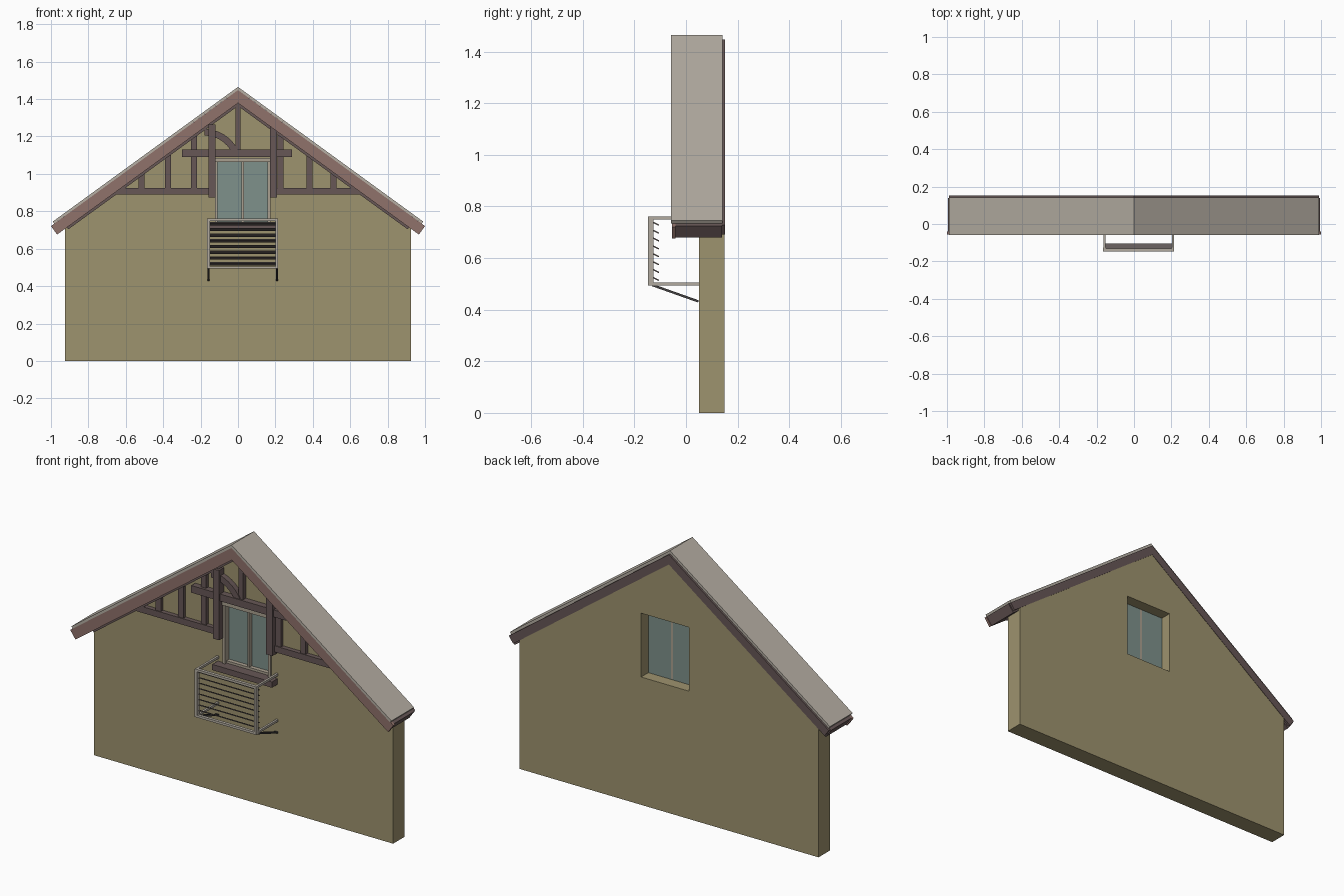
import bpy, bmesh, math
from mathutils import Vector

cube = bpy.data.objects.get("Cube")
if cube:
    bpy.data.objects.remove(cube, do_unlink=True)


def material(name, r, g, b):
    """Flat colour given as 0-255 display values."""
    lin = [((c / 255 + 0.055) / 1.055) ** 2.4 for c in (r, g, b)] + [1.0]
    m = bpy.data.materials.new(name)
    m.use_nodes = True
    m.diffuse_color = lin
    m.node_tree.nodes["Principled BSDF"].inputs["Base Color"].default_value = lin
    return m


PLASTER = material("ochre plaster", 158, 147, 110)
ROOF = material("grey roof", 182, 175, 164)
BARGE = material("red brown wood", 144, 114, 107)
TIMBER = material("dark timber", 103, 87, 86)
GLASS = material("green glass", 126, 145, 139)
FRAME = material("beige frame", 170, 160, 144)
RAIL = material("pale railing", 178, 171, 160)
SLAT = material("dark slat", 98, 90, 88)
IRON = material("dark iron", 66, 64, 64)

SLOPE = 0.727
PITCH = math.atan(SLOPE)
MID = 0.025        # centre line of window and balcony


def prism(name, pts, y0, y1, mat):
    """Extrude an outline in the x-z plane from y0 to y1."""
    bm = bmesh.new()
    face = bm.faces.new([bm.verts.new((x, y0, z)) for x, z in pts])
    out = bmesh.ops.extrude_face_region(bm, geom=[face])
    moved = [v for v in out["geom"] if isinstance(v, bmesh.types.BMVert)]
    bmesh.ops.translate(bm, verts=moved, vec=(0, y1 - y0, 0))
    bmesh.ops.recalc_face_normals(bm, faces=bm.faces)
    me = bpy.data.meshes.new(name)
    bm.to_mesh(me)
    bm.free()
    me.materials.append(mat)
    ob = bpy.data.objects.new(name, me)
    bpy.context.collection.objects.link(ob)
    return ob


def box(name, x0, x1, y0, y1, z0, z1, mat):
    return prism(name, [(x0, z0), (x1, z0), (x1, z1), (x0, z1)], y0, y1, mat)


def bar(name, x, width, start, end, thick, mat):
    """Flat bar running between two (y, z) points."""
    a, b = Vector((x, *start)), Vector((x, *end))
    half = (b - a).length / 2
    ob = box(name, -width / 2, width / 2, -half, half, -thick / 2, thick / 2, mat)
    ob.location = (a + b) / 2
    ob.rotation_euler.x = math.atan2(end[1] - start[1], end[0] - start[0])
    return ob


def chevron(name, apex, thick, reach, y0, y1, mat):
    """Pair of sloping boards meeting at the ridge, ends cut square."""
    end = apex - SLOPE * reach
    inner = (reach - thick * math.sin(PITCH), end - thick * math.cos(PITCH))
    right = [(reach, end), inner]
    low = (0, apex - thick / math.cos(PITCH))
    left = [(-x, z) for x, z in reversed(right)]
    return prism(name, [(0, apex)] + right + [low] + left, y0, y1, mat)


# Gable wall with a window opening through it
eave = 1.42 - SLOPE * 0.925
wall = prism("gable_wall", [(-0.925, 0), (0.925, 0), (0.925, eave), (0, 1.42), (-0.925, eave)],
             0.05, 0.15, PLASTER)
cutter = box("opening_cutter", MID - 0.148, MID + 0.148, -0.1, 0.3, 0.715, 1.072, PLASTER)
cutter.hide_render = True
mod = wall.modifiers.new("opening", "BOOLEAN")
mod.object = cutter
mod.solver = "EXACT"
bpy.context.view_layer.objects.active = wall
bpy.ops.object.modifier_apply(modifier=mod.name)
bpy.data.objects.remove(cutter, do_unlink=True)

# Roof covering, boarding beneath it, and front barge boards
chevron("roof_covering", 1.465, 0.0137, 0.99, -0.058, 0.142, ROOF)
chevron("roof_boarding", 1.448, 0.056, 0.995, -0.04, 0.14, TIMBER)
chevron("barge_boards", 1.448, 0.056, 1.0, -0.055, -0.04, BARGE)
chevron("back_verge", 1.447, 0.045, 0.99, 0.14, 0.152, TIMBER)
chevron("wall_rafters", 1.39, 0.022, 0.92, 0.02, 0.052, TIMBER)

# Timber framing on the upper wall
for side, x0, x1 in (("right", -0.68, -0.13), ("left", 0.18, 0.68)):
    prism(side + "_tie_beam", [(x0, 0.89), (x1, 0.89), (x1, 0.925),
                               (x1 if side == "right" else 0.63, 0.925),
                               (-0.63 if side == "right" else x0, 0.925)]
          if side == "right" else
          [(x0, 0.89), (x1, 0.89), (0.63, 0.925), (x0, 0.925)], 0.025, 0.052, TIMBER)
for i, x in enumerate((-0.515, -0.375, -0.235, 0.228, 0.382, 0.51)):
    a, b = x - 0.016, x + 0.016
    prism(f"stud_{i + 1}", [(a, 0.9), (b, 0.9), (b, 1.38 - SLOPE * abs(b)),
                            (a, 1.38 - SLOPE * abs(a))], 0.03, 0.052, TIMBER)
for side, x in (("right", MID - 0.165), ("left", MID + 0.165)):
    box(side + "_window_post", x - 0.019, x + 0.019, 0.005, 0.052, 0.875, 1.265, TIMBER)
box("collar_beam", -0.3, 0.29, 0.015, 0.052, 1.09, 1.13, TIMBER)
box("king_stud", -0.014, 0.014, 0.025, 0.052, 1.13, 1.38, TIMBER)

# Curved brace beside the king stud
arc = [math.radians(26 + 64 * i / 8) for i in range(9)]
ring = [(r, a) for r, run in ((0.2, arc), (0.165, arc[::-1])) for a in run]
prism("curved_brace", [(-0.18 + r * math.cos(a), 1.04 + r * math.sin(a)) for r, a in ring],
      0.02, 0.052, TIMBER)

# Window: glass, frame, mullion, head and sill
box("window_glass", MID - 0.148, MID + 0.148, 0.078, 0.086, 0.715, 1.072, GLASS)
for side, x in (("right", MID - 0.141), ("left", MID + 0.141)):
    box(side + "_window_jamb", x - 0.007, x + 0.007, 0.04, 0.084, 0.72, 1.07, FRAME)
box("window_mullion", MID - 0.006, MID + 0.006, 0.055, 0.088, 0.72, 1.07, FRAME)
box("window_bottom_rail", MID - 0.148, MID + 0.148, 0.055, 0.084, 0.716, 0.745, FRAME)
box("window_head", MID - 0.148, MID + 0.148, 0.03, 0.084, 1.063, 1.086, FRAME)
box("window_sill", MID - 0.185, MID + 0.185, 0.0, 0.06, 0.7, 0.732, TIMBER)

# Balcony railing: corner posts, front rails, returns to the wall and struts
for side, s in (("right", -1), ("left", 1)):
    x = MID + s * 0.183
    box(side + "_railing_post", x - 0.007, x + 0.007, -0.147, -0.125, 0.493, 0.762, RAIL)
    box(side + "_top_return", x - 0.006, x + 0.006, -0.147, 0.05, 0.749, 0.762, RAIL)
    box(side + "_bottom_return", x - 0.006, x + 0.006, -0.147, 0.05, 0.493, 0.505, RAIL)
    bar(side + "_strut", x, 0.012, (-0.13, 0.495), (0.048, 0.432), 0.009, IRON)
for name, z in (("top_rail", 0.749), ("bottom_rail", 0.493)):
    box("railing_" + name, MID - 0.19, MID + 0.19, -0.147, -0.13, z, z + 0.013, RAIL)

# Tilted louvre slats behind the rails
for i in range(8):
    z = 0.74 - 0.0305 * i
    bar(f"railing_slat_{i + 1}", MID, 0.366, (-0.131, z), (-0.105, z - 0.013), 0.005, SLAT)
